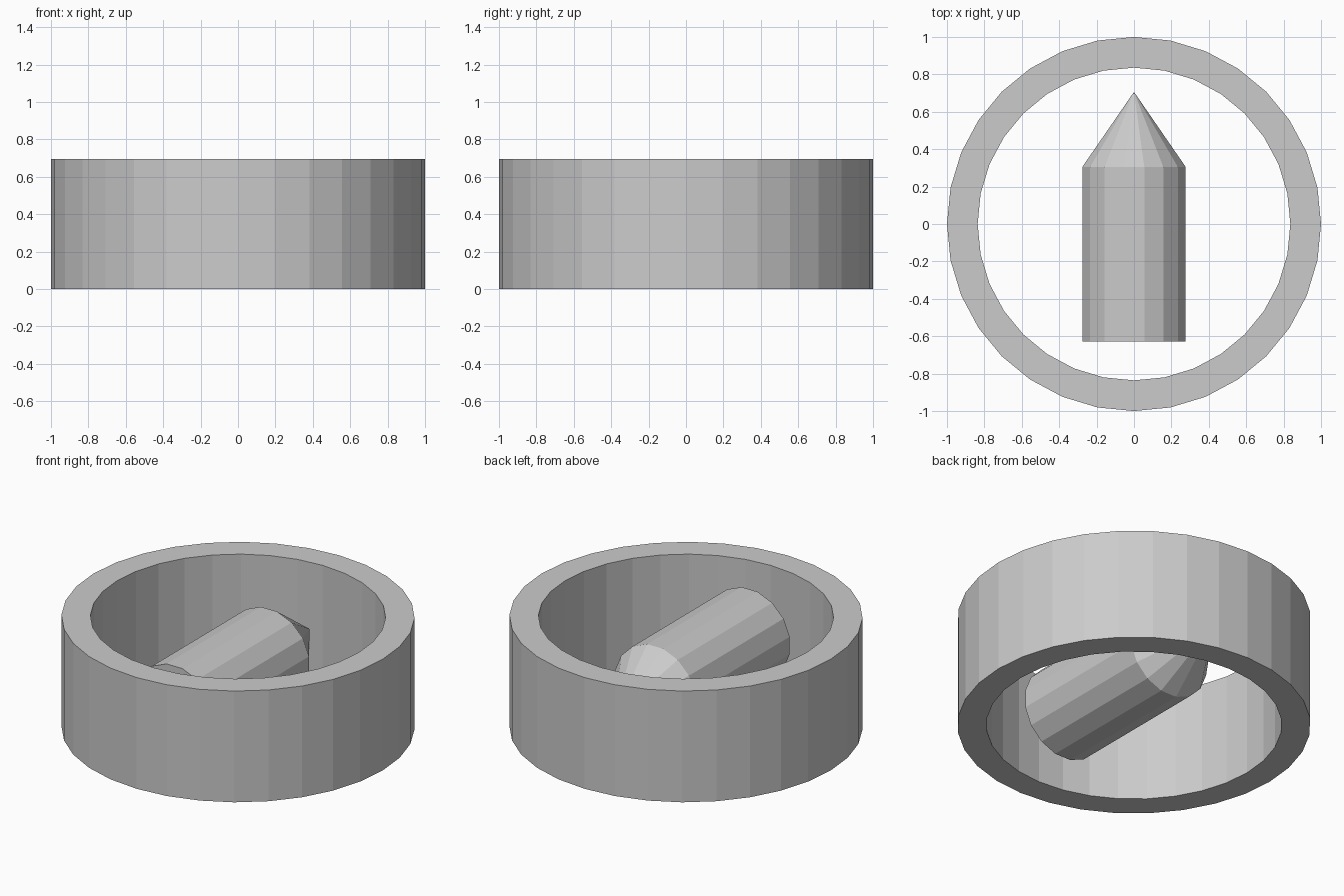
import bpy, bmesh
from math import pi, sin, cos
from mathutils import Matrix

if "Cube" in bpy.data.objects:
    bpy.data.objects.remove(bpy.data.objects["Cube"])

HEIGHT = 0.695


def new_object(name, bm, matrix=Matrix()):
    bmesh.ops.recalc_face_normals(bm, faces=bm.faces)
    mesh = bpy.data.meshes.new(name)
    bm.to_mesh(mesh)
    bm.free()
    mesh.transform(matrix)
    obj = bpy.data.objects.new(name, mesh)
    bpy.context.collection.objects.link(obj)
    return obj


def circle(bm, radius, z, sides, offset=0.0):
    return [bm.verts.new((radius * cos(2 * pi * i / sides + offset),
                          radius * sin(2 * pi * i / sides + offset), z))
            for i in range(sides)]


def bridge(bm, a, b):
    n = len(a)
    for i in range(n):
        j = (i + 1) % n
        bm.faces.new((a[i], a[j], b[j], b[i]))


# Outer ring: rectangular section, open through the middle
bm = bmesh.new()
loops = [circle(bm, r, z, 32) for r, z in
         ((1.0, 0), (1.0, HEIGHT), (0.836, HEIGHT), (0.836, 0))]
for k in range(4):
    bridge(bm, loops[k], loops[(k + 1) % 4])
new_object("outer_ring", bm)

# Pointed pin: capped 16-sided cylinder with a cone tip, lying along +y
bm = bmesh.new()
base = circle(bm, 0.282, -0.628, 16, pi / 16)
shoulder = circle(bm, 0.282, 0.305, 16, pi / 16)
tip = bm.verts.new((0, 0, 0.706))
bridge(bm, base, shoulder)
bm.faces.new(base)
for i in range(16):
    bm.faces.new((shoulder[i], shoulder[(i + 1) % 16], tip))
new_object("pointed_pin", bm,
           Matrix.Translation((0, 0, HEIGHT / 2)) @ Matrix.Rotation(-pi / 2, 4, 'X'))
